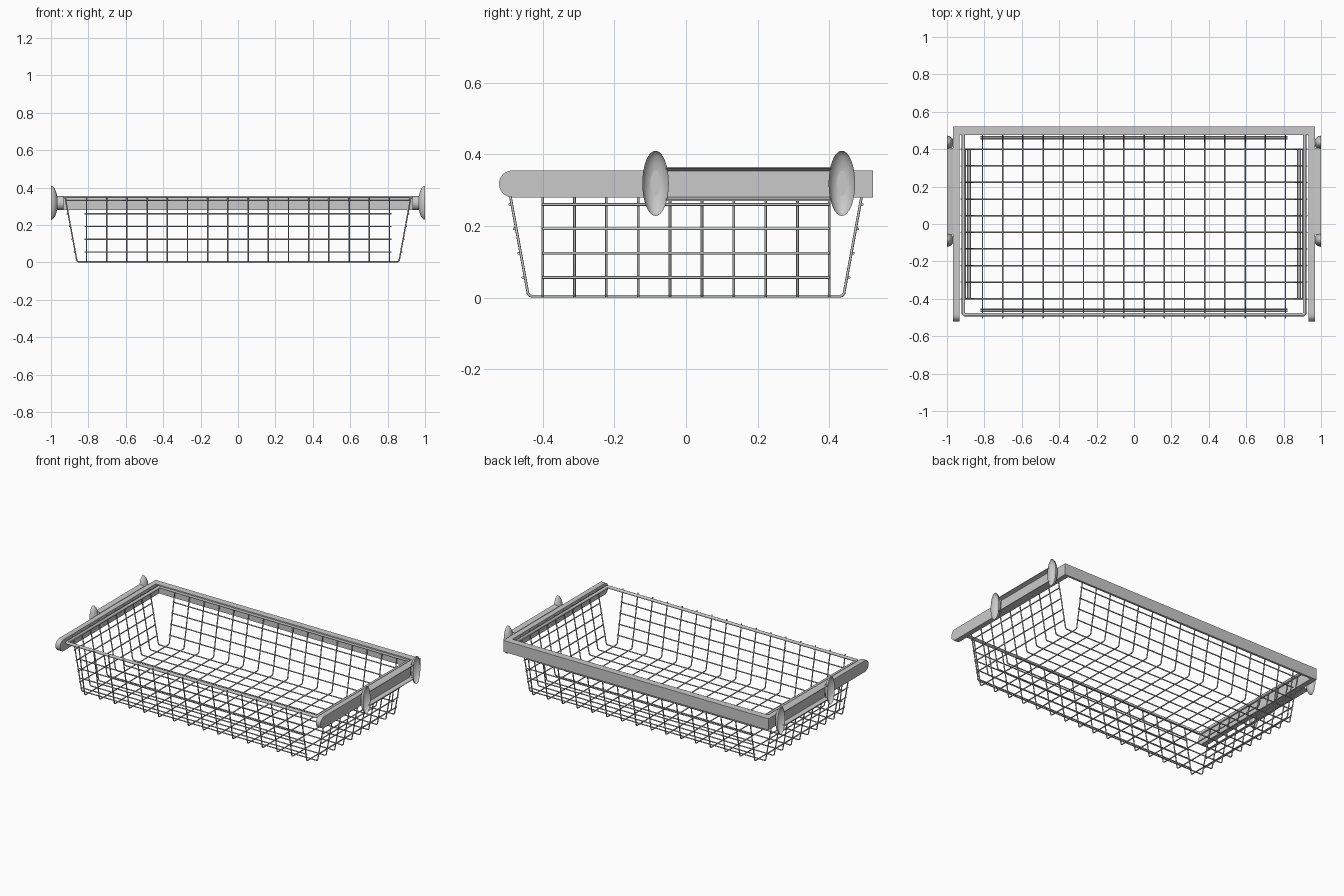
import bpy, bmesh, math
from mathutils import Vector

if "Cube" in bpy.data.objects:
    bpy.data.objects.remove(bpy.data.objects["Cube"], do_unlink=True)

grey = bpy.data.materials.new("metal_grey")
grey.use_nodes = True
colour = (0.59, 0.59, 0.59, 1)
grey.diffuse_color = colour
grey.node_tree.nodes["Principled BSDF"].inputs["Base Color"].default_value = colour

WIRE = 0.0037
HALF_X, HALF_Y = 0.81, 0.40      # outermost wire positions
BASE_X, BASE_Y = 0.86, 0.439     # half size of the basket floor
TOP_X, TOP_Y, TOP_Z = 0.924, 0.502, 0.348


def add_mesh(name, mesh, smooth=False):
    obj = bpy.data.objects.new(name, mesh)
    bpy.context.collection.objects.link(obj)
    mesh.materials.clear()
    mesh.materials.append(grey)
    for poly in mesh.polygons:
        poly.use_smooth = smooth
    return obj


def wires(name, paths, radius, closed=False):
    """Round wire swept along each path, joined in one mesh."""
    curve = bpy.data.curves.new(name, "CURVE")
    curve.dimensions = "3D"
    curve.bevel_depth = radius
    curve.bevel_resolution = 2
    curve.use_fill_caps = True
    for path in paths:
        spline = curve.splines.new("POLY")
        spline.points.add(len(path) - 1)
        for point, co in zip(spline.points, path):
            point.co = (*co, 1)
        spline.use_cyclic_u = closed
    temp = bpy.data.objects.new(name + "_path", curve)
    bpy.context.collection.objects.link(temp)
    bpy.context.view_layer.update()
    graph = bpy.context.evaluated_depsgraph_get()
    mesh = bpy.data.meshes.new_from_object(temp.evaluated_get(graph))
    bpy.data.objects.remove(temp, do_unlink=True)
    return add_mesh(name, mesh, True)


def prism(name, profile, direction):
    """Closed profile extruded along a direction."""
    bm = bmesh.new()
    face = bm.faces.new([bm.verts.new(p) for p in profile])
    new = bmesh.ops.extrude_face_region(bm, geom=[face])["geom"]
    moved = [v for v in new if isinstance(v, bmesh.types.BMVert)]
    bmesh.ops.translate(bm, verts=moved, vec=Vector(direction))
    bmesh.ops.recalc_face_normals(bm, faces=bm.faces)
    mesh = bpy.data.meshes.new(name)
    bm.to_mesh(mesh)
    bm.free()
    return add_mesh(name, mesh)


def spread(half, count):
    return [-half + 2 * half * i / (count - 1) for i in range(count)]


def u_profile(base, top):
    """Half of a U wire from rim to floor, with a rounded corner, then mirrored."""
    half = [(top, TOP_Z), (base + 0.002, 0.012), (base - 0.002, 0.006), (base - 0.009, WIRE)]
    return half + [(-a, z) for a, z in reversed(half)]


# Basket mesh: U-shaped wires running both ways
wires("cross_wires", [[(x, a, z) for a, z in u_profile(BASE_Y, TOP_Y)]
                      for x in spread(HALF_X, 16)], WIRE)
wires("long_wires", [[(a, y, z) for a, z in u_profile(BASE_X, TOP_X)]
                     for y in spread(HALF_Y, 10)], WIRE)

# Level wires around the four walls, resting on the outside
levels = (0.056, 0.124, 0.192, 0.260)
wall_paths = []
for z in levels:
    t = z / TOP_Z
    wx = BASE_X + (TOP_X - BASE_X) * t + 0.006
    wy = BASE_Y + (TOP_Y - BASE_Y) * t + 0.006
    for s in (-1, 1):
        wall_paths.append([(-0.822, s * wy, z), (0.822, s * wy, z)])
        wall_paths.append([(s * wx, -HALF_Y, z), (s * wx, HALF_Y, z)])
wires("wall_wires", wall_paths, WIRE)

# Thick rim rod inside the wire tops
rx, ry, rz, c = 0.912, 0.484, 0.339, 0.006
wires("rim", [[(rx, c - ry, rz), (rx, ry - c, rz), (rx - c, ry, rz), (c - rx, ry, rz),
               (-rx, ry - c, rz), (-rx, c - ry, rz), (c - rx, -ry, rz), (rx - c, -ry, rz)]],
      0.010, True)

# Back rail: angle section with a top flange
low, high = 0.280, 0.355
section = [(0.522, low), (0.522, high), (0.477, high), (0.477, high - 0.008),
           (0.508, high - 0.008), (0.508, low)]
prism("back_rail", [(-0.967, y, z) for y, z in section], (1.934, 0, 0))

mid, rad = (low + high) / 2, (high - low) / 2
for s, side in ((1, "left"), (-1, "right")):
    # Side rail with a rounded front end
    outline = [(0.522, low), (0.522, high)]
    for i in range(13):
        a = math.pi / 2 + math.pi * i / 12
        outline.append((-0.522 + rad + rad * math.cos(a), mid + rad * math.sin(a)))
    prism(side + "_rail", [(s * 0.933, y, z) for y, z in outline], (s * 0.034, 0, 0))

    # Shallow trough bar, ending at the bowls
    trough = [(0.999, 0.365), (0.967, 0.358), (0.967, 0.277), (0.999, 0.270),
              (0.999, 0.274), (0.974, 0.281), (0.974, 0.354), (0.999, 0.361)]
    prism(side + "_outer_bar", [(s * x, -0.056, z) for x, z in trough], (0, 0.461, 0))

    # Hollow oval bowls, open outward
    for y, place in ((-0.085, "front"), (0.435, "back")):
        bm = bmesh.new()
        bmesh.ops.create_uvsphere(bm, u_segments=32, v_segments=16, radius=1)
        bmesh.ops.delete(bm, geom=[v for v in bm.verts if v.co.x * s > 0.01], context="VERTS")
        for v in bm.verts:
            v.co = (s + v.co.x * 0.036, y + v.co.y * 0.037, 0.319 + v.co.z * 0.091)
        mesh = bpy.data.meshes.new(side + "_bowl")
        bm.to_mesh(mesh)
        bm.free()
        add_mesh(f"{side}_{place}_bowl", mesh, True)
